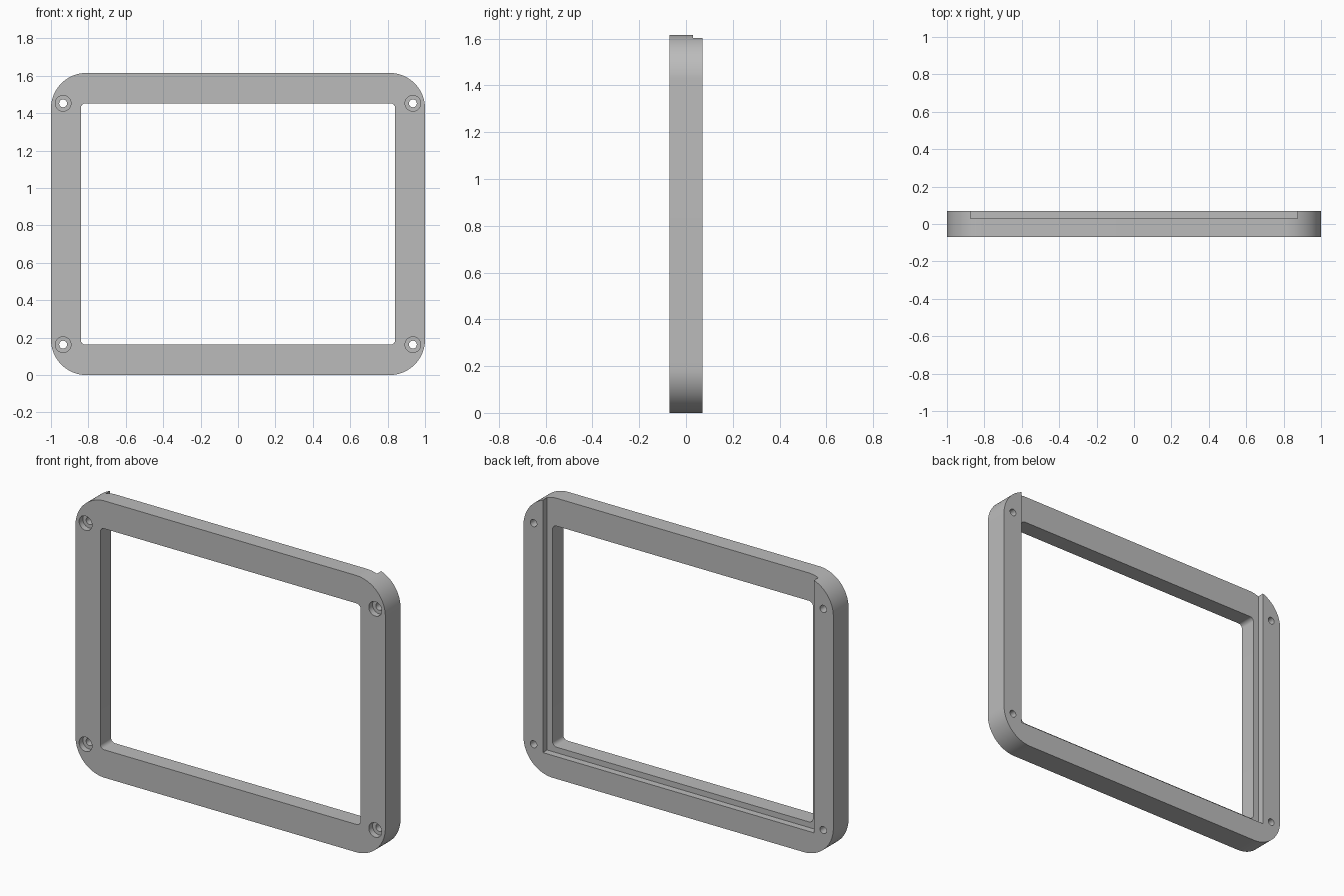
import bpy, bmesh, math
from mathutils import Matrix

if "Cube" in bpy.data.objects:
    bpy.data.objects.remove(bpy.data.objects["Cube"], do_unlink=True)

H, D = 1.615, 0.07            # height, half depth
MID = H / 2

grey = bpy.data.materials.new("neutral grey")
grey.use_nodes = True
colour = (0.5, 0.5, 0.5, 1)
grey.diffuse_color = colour
grey.node_tree.nodes["Principled BSDF"].inputs["Base Color"].default_value = colour


def add_object(name, bm):
    bmesh.ops.recalc_face_normals(bm, faces=bm.faces)
    mesh = bpy.data.meshes.new(name)
    bm.to_mesh(mesh)
    bm.free()
    mesh.materials.append(grey)
    ob = bpy.data.objects.new(name, mesh)
    bpy.context.collection.objects.link(ob)
    return ob


def rounded_slab(name, half_w, half_h, radius, y0, y1, steps):
    """Rounded rectangle in the xz plane, extruded from y0 to y1."""
    bm = bmesh.new()
    verts = []
    for i, (sx, sz) in enumerate([(1, 1), (-1, 1), (-1, -1), (1, -1)]):
        for s in range(steps + 1):
            a = (i + s / steps) * math.pi / 2
            verts.append(bm.verts.new((sx * (half_w - radius) + radius * math.cos(a), y0,
                                       MID + sz * (half_h - radius) + radius * math.sin(a))))
    face = bm.faces.new(verts)
    out = bmesh.ops.extrude_face_region(bm, geom=[face])["geom"]
    moved = [v for v in out if isinstance(v, bmesh.types.BMVert)]
    bmesh.ops.translate(bm, verts=moved, vec=(0, y1 - y0, 0))
    return add_object(name, bm)


def cylinders(name, radius, y0, y1):
    """Four cylinders along y, one at each screw position."""
    bm = bmesh.new()
    for x in (-0.935, 0.935):
        for z in (-0.645, 0.645):
            place = Matrix.Translation((x, (y0 + y1) / 2, MID + z)) @ Matrix.Rotation(math.pi / 2, 4, 'X')
            bmesh.ops.create_cone(bm, cap_ends=True, segments=32, radius1=radius,
                                  radius2=radius, depth=y1 - y0, matrix=place)
    return add_object(name, bm)


def box(name, x, y0, y1, z0, z1):
    bm = bmesh.new()
    place = Matrix.Translation((0, (y0 + y1) / 2, (z0 + z1) / 2)) @ Matrix.Diagonal((2 * x, y1 - y0, z1 - z0, 1))
    bmesh.ops.create_cube(bm, size=1, matrix=place)
    return add_object(name, bm)


# Frame body and its cutters
frame = rounded_slab("frame", 1, MID, 0.19, -D, D, 24)
cutters = [
    rounded_slab("opening_cutter", 0.84, 0.645, 0.025, -0.3, 0.3, 8),
    box("panel_slot_cutter", 0.875, 0.03, 0.3, 0.13, 2),    # open at the top
    cylinders("screw_hole_cutter", 0.021, -0.3, 0.3),
    cylinders("screw_head_cutter", 0.042, -0.3, -D + 0.035),
]
for cutter in cutters:
    cutter.hide_render = True
    mod = frame.modifiers.new(cutter.name, 'BOOLEAN')
    mod.operation = 'DIFFERENCE'
    mod.solver = 'EXACT'
    mod.object = cutter

# Apply the cuts, then drop the cutters
bpy.context.view_layer.update()
cut = bpy.data.meshes.new_from_object(frame.evaluated_get(bpy.context.evaluated_depsgraph_get()))
frame.modifiers.clear()
frame.data = cut
cut.materials.clear()
cut.materials.append(grey)
for cutter in cutters:
    bpy.data.objects.remove(cutter, do_unlink=True)

# Smooth corners, crisp edges
bpy.ops.object.select_all(action='DESELECT')
frame.select_set(True)
bpy.context.view_layer.objects.active = frame
bpy.ops.object.shade_smooth_by_angle(angle=math.radians(30))
